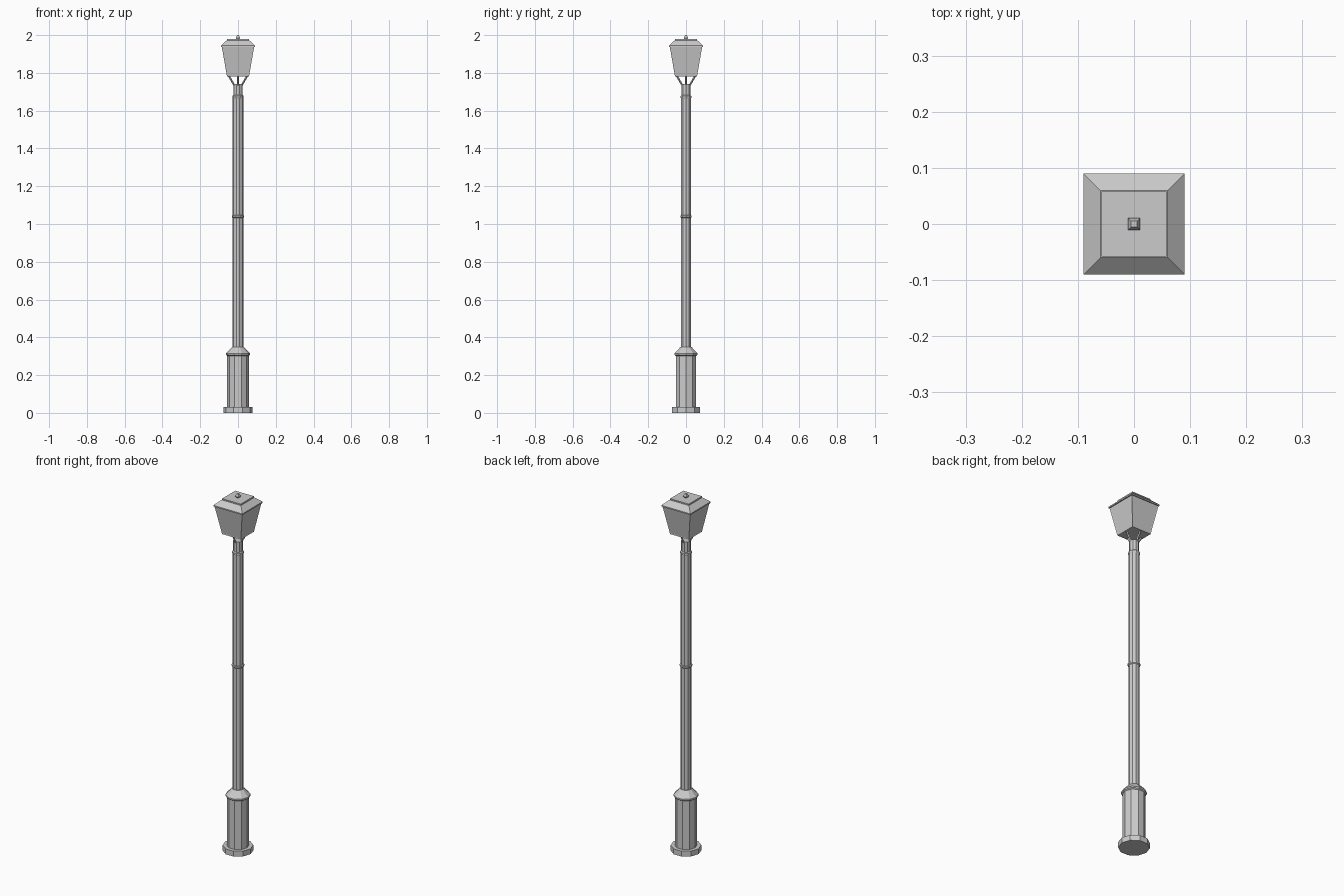
import bpy, bmesh, math
from mathutils import Vector

if "Cube" in bpy.data.objects:
    bpy.data.objects.remove(bpy.data.objects["Cube"])


def finish(bm, name):
    bmesh.ops.recalc_face_normals(bm, faces=bm.faces)
    mesh = bpy.data.meshes.new(name)
    bm.to_mesh(mesh)
    bm.free()
    ob = bpy.data.objects.new(name, mesh)
    bpy.context.collection.objects.link(ob)
    return ob


def stack(name, profile, sides, turn=0.0, inset=None):
    """Closed prism through (radius, z) rings; inset=(thickness, depth) panels the sides."""
    bm = bmesh.new()
    rings = []
    for r, z in profile:
        angles = [turn + 2 * math.pi * i / sides for i in range(sides)]
        rings.append([bm.verts.new((r * math.cos(a), r * math.sin(a), z)) for a in angles])
    walls = []
    for lo, hi in zip(rings, rings[1:]):
        for i in range(sides):
            j = (i + 1) % sides
            walls.append(bm.faces.new((lo[i], lo[j], hi[j], hi[i])))
    bm.faces.new(rings[0][::-1])
    bm.faces.new(rings[-1])
    if inset:
        bmesh.ops.recalc_face_normals(bm, faces=bm.faces)
        bmesh.ops.inset_individual(bm, faces=walls, thickness=inset[0], depth=inset[1])
    return finish(bm, name)


def square(name, profile, **kw):
    """Square stack given by half widths."""
    return stack(name, [(h * math.sqrt(2), z) for h, z in profile], 4, math.pi / 4, **kw)


def rod(name, a, b, radius):
    a, b = Vector(a), Vector(b)
    bm = bmesh.new()
    bmesh.ops.create_cone(bm, cap_ends=True, segments=4, radius1=radius,
                          radius2=radius, depth=(b - a).length)
    bm.transform((b - a).to_track_quat('Z', 'Y').to_matrix().to_4x4())
    bmesh.ops.translate(bm, verts=bm.verts, vec=(a + b) / 2)
    return finish(bm, name)


# Ten-sided pedestal
stack("plinth", [(0.078, 0), (0.078, 0.03)], 10)
stack("pedestal", [(0.057, 0.03), (0.057, 0.305)], 10)
stack("pedestal_cap", [(0.057, 0.302), (0.064, 0.307), (0.064, 0.315), (0.03, 0.35)], 10)

# Pole and its collars
stack("pole", [(0.028, 0.345), (0.028, 1.67)], 10)
stack("pole_top", [(0.025, 1.67), (0.025, 1.74)], 10)
for name, z in (("middle_collar", 1.04), ("upper_collar", 1.673)):
    r = 0.032 if z < 1.5 else 0.03
    stack(name, [(0.027, z - 0.009), (r, z - 0.004), (r, z + 0.004), (0.025, z + 0.009)], 10)

# Prongs carrying the lantern
for i in range(4):
    c, s = round(math.cos(i * math.pi / 2)), round(math.sin(i * math.pi / 2))
    rod(f"lantern_prong_{i + 1}", (0.02 * c, 0.02 * s, 1.735),
        (0.048 * c, 0.048 * s, 1.783), 0.005)

# Lantern body with shallow panels, roof and finial
square("lantern_body", [(0.058, 1.78), (0.086, 1.94)], inset=(0.005, -0.002))
square("lantern_roof", [(0.09, 1.938), (0.09, 1.945), (0.06, 1.972)])
square("roof_cap", [(0.058, 1.971), (0.058, 1.979)])
square("finial", [(0.006, 1.978), (0.011, 1.986), (0.005, 2.0)])
